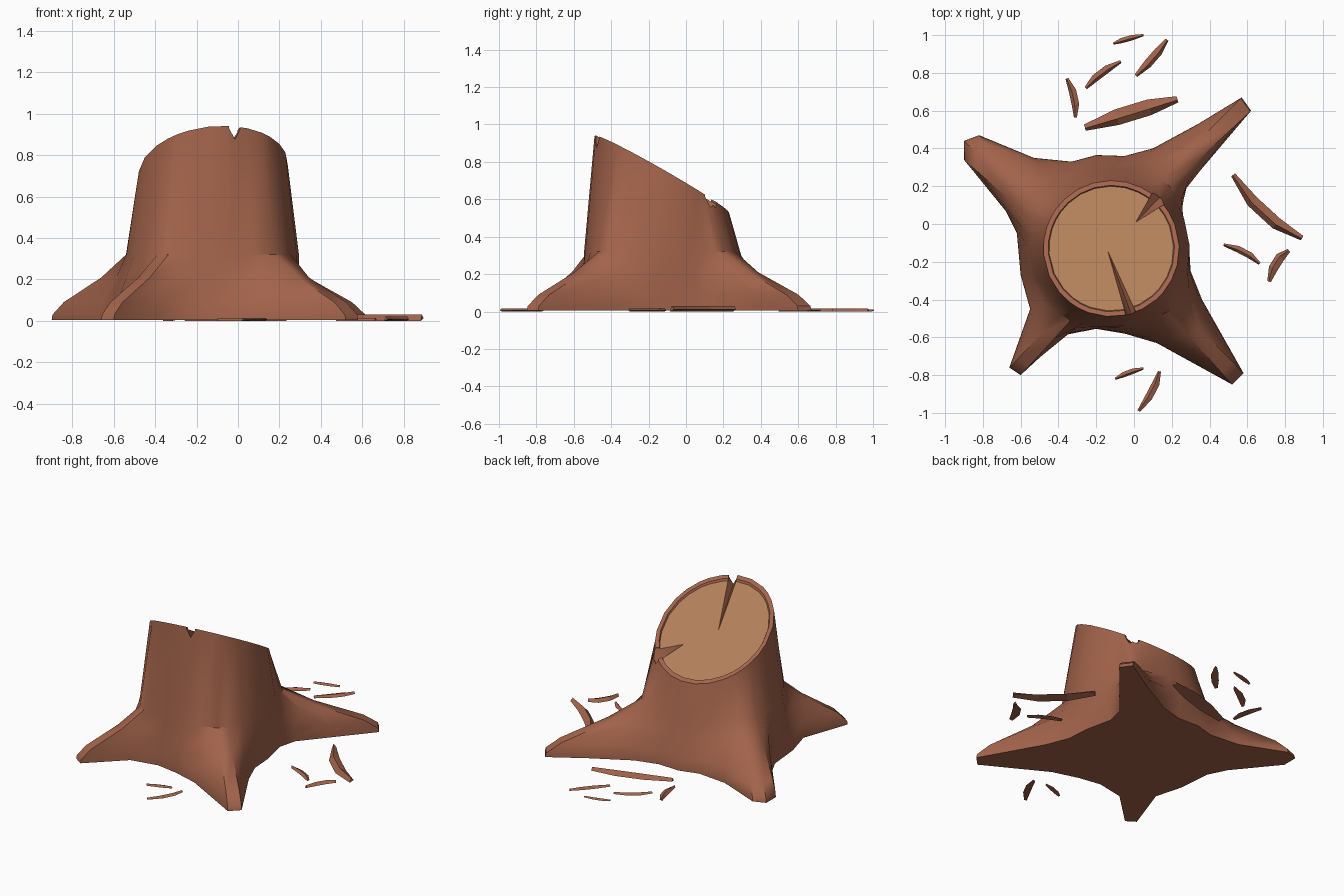
import bpy, bmesh, math
from mathutils import Vector

if "Cube" in bpy.data.objects:
    bpy.data.objects.remove(bpy.data.objects["Cube"])


def material(name, rgb):
    m = bpy.data.materials.new(name)
    m.diffuse_color = (*rgb, 1)
    m.use_nodes = True
    m.node_tree.nodes["Principled BSDF"].inputs["Base Color"].default_value = m.diffuse_color
    return m


bark = material("bark", (0.36, 0.125, 0.07))
wood = material("cut_wood", (0.44, 0.21, 0.10))


def add_object(name, bm, mats=(bark,)):
    bmesh.ops.recalc_face_normals(bm, faces=bm.faces)
    me = bpy.data.meshes.new(name)
    bm.to_mesh(me)
    bm.free()
    for m in mats:
        me.materials.append(m)
    ob = bpy.data.objects.new(name, me)
    bpy.context.collection.objects.link(ob)
    return ob


def smooth(ob, angle):
    bpy.ops.object.select_all(action='DESELECT')
    ob.select_set(True)
    bpy.context.view_layer.objects.active = ob
    bpy.ops.object.shade_smooth_by_angle(angle=math.radians(angle))


CX, CY = -0.12, -0.13


def cut_z(x, y):
    # slanted saw cut
    return 0.735 - 0.57 * (y - CY) + 0.08 * (x - CX)


# Footprint with four roots, counter-clockwise
foot = [(.29, -.10), (.25, .08), (.28, .20), (.45, .40), (.62, .60), (.57, .67), (.34, .53),
        (.10, .40), (-.05, .36), (-.20, .365), (-.33, .33), (-.53, .35), (-.82, .47),
        (-.90, .44), (-.90, .34), (-.68, .07), (-.62, -.05), (-.60, -.27), (-.55, -.45),
        (-.66, -.76), (-.60, -.80), (-.38, -.59), (-.20, -.555), (-.05, -.58), (.12, -.63),
        (.52, -.85), (.58, -.79), (.36, -.40), (.30, -.25)]
N = len(foot)
angles = []
for i, (x, y) in enumerate(foot):
    true = math.atan2(y - CY, x - CX) % math.tau
    angles.append((true + math.tau * i / N) / 2)


def trunk(i, r):
    return CX + r * math.cos(angles[i]), CY + r * math.sin(angles[i])


# Stump: rings from the root footprint up to the cut
bm = bmesh.new()
rings = []
for z, f in ((0.005, 1), (0.03, .99), (0.09, .85), (0.21, .38), (0.32, .06)):
    ring = []
    for i, (x, y) in enumerate(foot):
        tx, ty = trunk(i, 0.415)
        ring.append(bm.verts.new((tx + (x - tx) * f, ty + (y - ty) * f, z)))
    rings.append(ring)
for r, drop in ((0.36, 0), (0.335, 0), (0.33, 0.012)):
    ring = []
    for i in range(N):
        x, y = trunk(i, r)
        ring.append(bm.verts.new((x, y, cut_z(x, y) - drop)))
    rings.append(ring)
for a, b in zip(rings, rings[1:]):
    for i in range(N):
        j = (i + 1) % N
        bm.faces.new((a[i], a[j], b[j], b[i]))
bm.faces.new(rings[0][::-1])
bm.faces.new(rings[-1]).material_index = 1
stump = add_object("stump", bm, (bark, wood))

# Drying cracks: wedges cut into the top
for k, (tip, left, right, depth) in enumerate((
        ((-.14, -.14), (-.035, -.51), (.03, -.51), .07),
        ((.01, .01), (.17, .11), (.10, .17), .07))):
    bm = bmesh.new()
    for x, y in (tip, left, right):
        z = cut_z(x, y) - 0.012
        bm.verts.new((x, y, z))
        bm.verts.new((x, y, z + 0.15))
    mx, my = (left[0] + right[0]) / 2, (left[1] + right[1]) / 2
    bm.verts.new((mx, my, cut_z(mx, my) - depth))
    bmesh.ops.convex_hull(bm, input=bm.verts)
    cutter = add_object(f"crack_cutter_{k}", bm)
    cutter.hide_render = True
    mod = stump.modifiers.new("crack", 'BOOLEAN')
    mod.operation = 'DIFFERENCE'
    mod.solver = 'EXACT'
    mod.object = cutter
    bpy.context.view_layer.objects.active = stump
    bpy.ops.object.modifier_apply(modifier=mod.name)
    bpy.data.objects.remove(cutter)
smooth(stump, 40)

# Bark chips scattered on the ground: start, bend, end, width, height
chips = [((-.26, .51), (.0, .595), (.23, .66), .085, .025),
         ((-.355, .77), (-.31, .67), (-.31, .565), .04, .015),
         ((-.255, .72), (-.18, .80), (-.07, .86), .04, .015),
         ((-.11, .955), (-.04, .98), (.05, 1.0), .028, .012),
         ((.01, .785), (.105, .88), (.175, .975), .045, .015),
         ((.525, .26), (.68, .045), (.89, -.075), .065, .03),
         ((.475, -.11), (.59, -.145), (.665, -.21), .035, .015),
         ((.82, -.14), (.75, -.195), (.715, -.305), .05, .02),
         ((-.10, -.82), (-.03, -.785), (.05, -.765), .028, .012),
         ((.135, -.78), (.105, -.88), (.025, -.99), .04, .015)]
for k, (a, b, c, width, h) in enumerate(chips):
    bm = bmesh.new()
    a, b, c = (Vector(p) for p in (a, b, c))
    pts = [a, a.lerp(b, .65), b.lerp(c, .35), c]
    secs = []
    for i, p in enumerate(pts):
        d = (pts[min(i + 1, 3)] - pts[max(i - 1, 0)]).normalized()
        s = Vector((-d.y, d.x)) * width * (.2, .5, .5, .2)[i]
        secs.append([bm.verts.new((*(p + s), h * .4)), bm.verts.new((*(p - s), 0)),
                     bm.verts.new((*(p - s * .2), h))])
    for u, v in zip(secs, secs[1:]):
        for i in range(3):
            j = (i + 1) % 3
            bm.faces.new((u[i], u[j], v[j], v[i]))
    bm.faces.new(secs[0])
    bm.faces.new(secs[-1])
    add_object(f"bark_chip_{k + 1}", bm)
